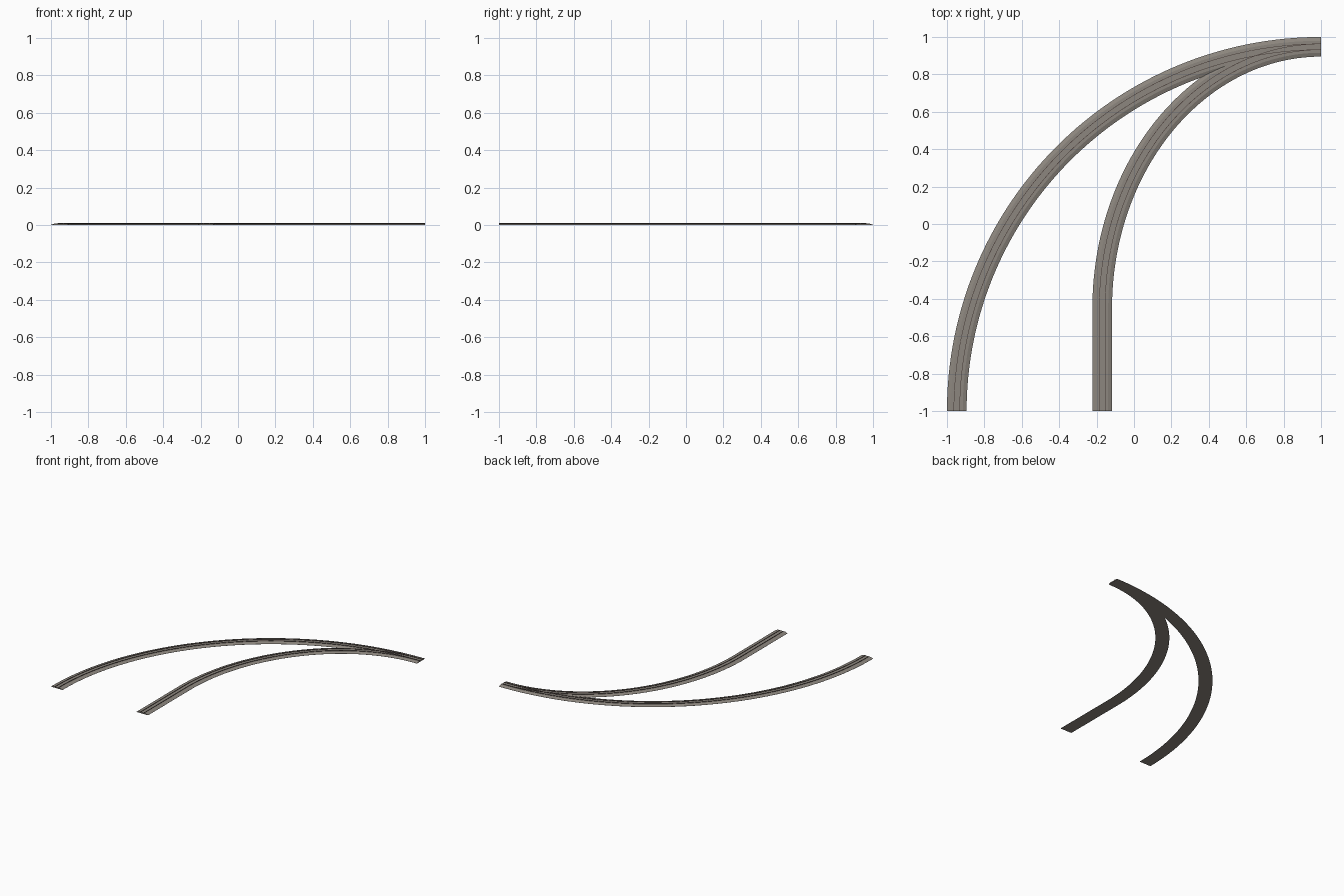
import bpy, bmesh, math
from mathutils import Vector

if "Cube" in bpy.data.objects:
    bpy.data.objects.remove(bpy.data.objects["Cube"])


def material(name, color):
    m = bpy.data.materials.new(name)
    m.diffuse_color = (*color, 1)
    m.use_nodes = True
    m.node_tree.nodes["Principled BSDF"].inputs["Base Color"].default_value = m.diffuse_color
    return m


gravel = material("gravel_grey", (0.265, 0.24, 0.21))
steel = material("dark_rail", (0.06, 0.04, 0.035))

HALF = 0.0525      # half width of the bed
MID = 1 - HALF     # centre line where the tracks end


def arc(a, b, cy, n):
    """Quarter ellipse from its left end up to its top, centred on (1, cy)."""
    return [Vector((1 - a * math.cos(t), cy + b * math.sin(t)))
            for t in (math.pi / 2 * i / n for i in range(n + 1))]


def sweep(name, path, profile, mat):
    """Extrude a closed (offset, z) profile along a flat path."""
    bm = bmesh.new()
    rings = []
    for i, p in enumerate(path):
        d = (path[min(i + 1, len(path) - 1)] - path[max(i - 1, 0)]).normalized()
        if i == 0:
            d = Vector((0, 1))
        if i == len(path) - 1:
            d = Vector((1, 0))
        side = Vector((d.y, -d.x))
        rings.append([bm.verts.new((*(p + side * o), z)) for o, z in profile])
    k = len(profile)
    for r, s in zip(rings, rings[1:]):
        for j in range(k):
            bm.faces.new((r[j], r[(j + 1) % k], s[(j + 1) % k], s[j]))
    bm.faces.new(rings[0])
    bm.faces.new(rings[-1])
    bmesh.ops.recalc_face_normals(bm, faces=bm.faces)
    me = bpy.data.meshes.new(name)
    bm.to_mesh(me)
    bm.free()
    me.materials.append(mat)
    ob = bpy.data.objects.new(name, me)
    bpy.context.collection.objects.link(ob)
    return ob


# Centre lines: wide main curve, and tighter branch with a straight lead
main = arc(2 - HALF, 2 - HALF, -1, 64)
branch = [Vector((-0.17, -1))] + arc(1.17, MID + 0.45, -0.45, 56)

# Sloped ballast bed and the pair of rails of each track
bed = [(-HALF, 0), (HALF, 0), (HALF, 0.001), (0.032, 0.0085), (-0.032, 0.0085), (-HALF, 0.001)]
for label, path in (("main", main), ("branch", branch)):
    sweep(label + "_bed", path, bed, gravel)
    for side, o in (("left", -0.0155), ("right", 0.0155)):
        w = 0.0013
        sweep(f"{label}_{side}_rail", path,
              [(o - w, 0.008), (o + w, 0.008), (o + w, 0.0115), (o - w, 0.0115)], steel)
